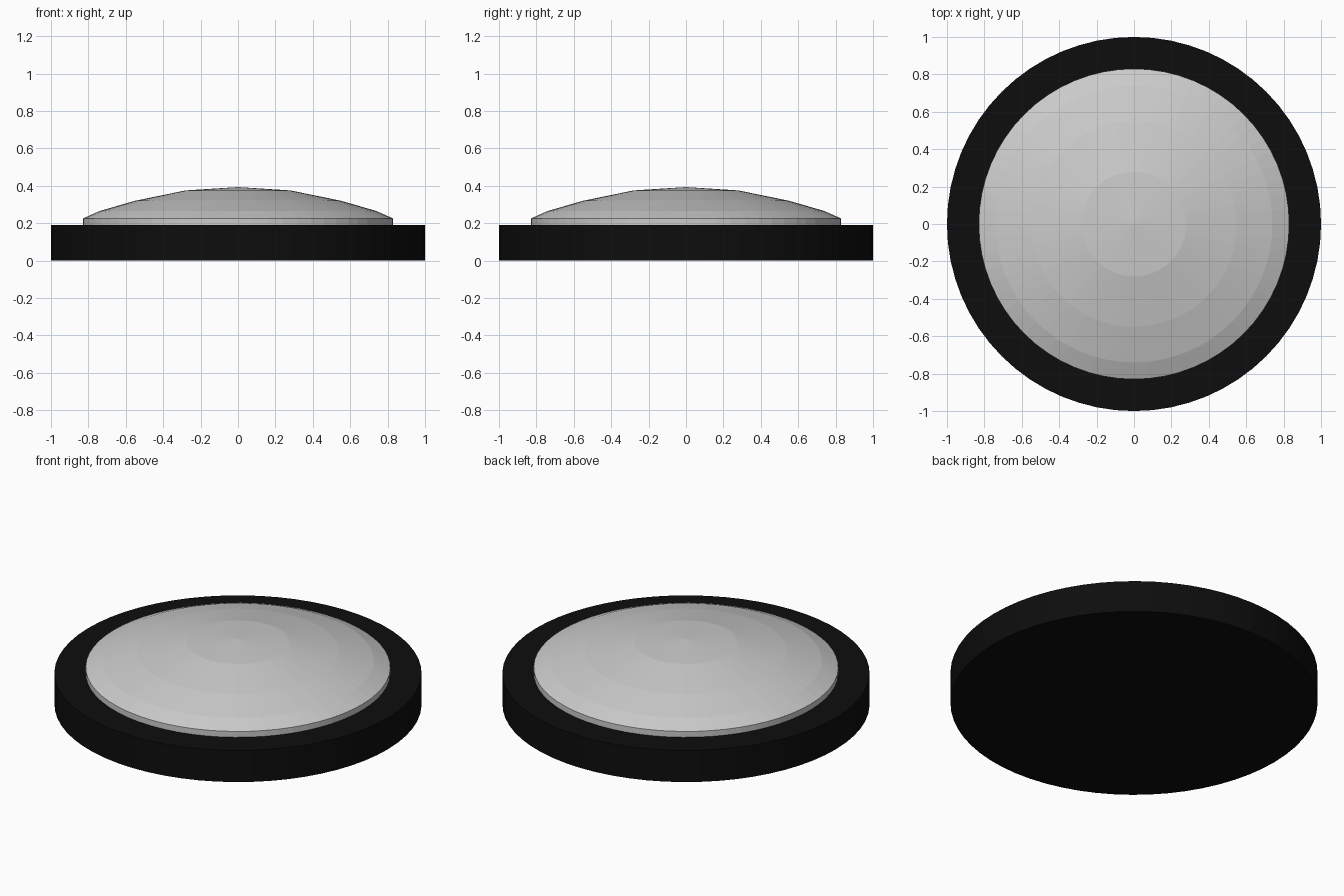
import bpy, bmesh, math

if "Cube" in bpy.data.objects:
    bpy.data.objects.remove(bpy.data.objects["Cube"])

SEGMENTS = 64


def lathe(name, profile):
    """Revolve an (r, z) profile around z; r = 0 gives a pole."""
    bm = bmesh.new()
    rings = []
    for r, z in profile:
        if r == 0:
            rings.append([bm.verts.new((0, 0, z))] * SEGMENTS)
        else:
            rings.append([bm.verts.new((r * math.cos(a), r * math.sin(a), z))
                          for a in (2 * math.pi * i / SEGMENTS for i in range(SEGMENTS))])
    for low, high in zip(rings, rings[1:]):
        for i in range(SEGMENTS):
            j = (i + 1) % SEGMENTS
            corners = list(dict.fromkeys((low[i], low[j], high[j], high[i])))
            bm.faces.new(corners)
    bmesh.ops.recalc_face_normals(bm, faces=bm.faces)
    mesh = bpy.data.meshes.new(name)
    bm.to_mesh(mesh)
    bm.free()
    obj = bpy.data.objects.new(name, mesh)
    bpy.context.collection.objects.link(obj)
    return obj


# Black round base
black = bpy.data.materials.new("black")
black.diffuse_color = (0.004, 0.004, 0.004, 1)
black.use_nodes = True
black.node_tree.nodes["Principled BSDF"].inputs["Base Color"].default_value = black.diffuse_color
base = lathe("base", [(0, 0), (1, 0), (1, 0.19), (0, 0.19)])
base.data.materials.append(black)

# Shallow grey dome with a short straight rim, seated on the base
lathe("dome", [(0.83, 0.19), (0.83, 0.225), (0.74, 0.265),
               (0.55, 0.32), (0.28, 0.375), (0, 0.393)])
